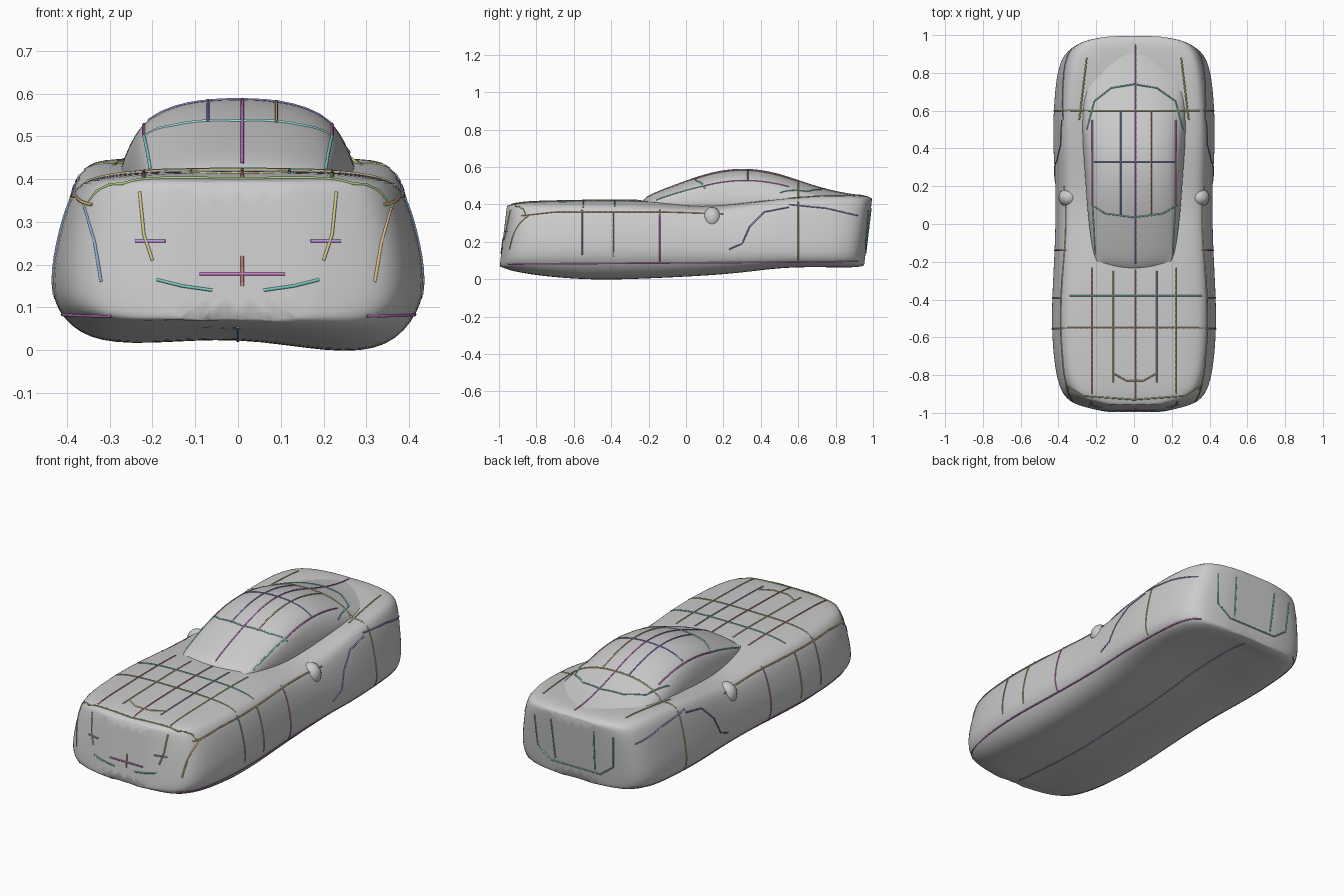
import bpy, bmesh
from mathutils import Vector
from mathutils.bvhtree import BVHTree

if "Cube" in bpy.data.objects:
    bpy.data.objects.remove(bpy.data.objects["Cube"])


def loft(name, rings):
    """Closed skin through equal-length rings, with creased end caps."""
    bm = bmesh.new()
    vs = [[bm.verts.new(p) for p in r] for r in rings]
    n = len(rings[0])
    for a, b in zip(vs, vs[1:]):
        for i in range(n):
            j = (i + 1) % n
            bm.faces.new((a[i], a[j], b[j], b[i]))
    caps = [bm.faces.new(vs[0]), bm.faces.new(vs[-1])]
    crease = bm.edges.layers.float.new('crease_edge')
    for f in caps:
        for e in f.edges:
            e[crease] = 0.9
    bmesh.ops.recalc_face_normals(bm, faces=bm.faces)
    me = bpy.data.meshes.new(name)
    bm.to_mesh(me)
    bm.free()
    ob = bpy.data.objects.new(name, me)
    bpy.context.collection.objects.link(ob)
    sub = ob.modifiers.new("smooth", 'SUBSURF')
    sub.levels = sub.render_levels = 2
    for p in me.polygons:
        p.use_smooth = True
    return ob


def mirrored(half, y, shear=0):
    """Full ring from a right half that runs bottom centre to top centre."""
    left = [(-x, z) for x, z in half[-2:0:-1]]
    return [(x, y + shear * (z - 0.22), z) for x, z in half + left]


# main body: y, half width, underside z, shoulder z, centre z
body_st = [
    (-0.978, 0.16, 0.065, 0.385, 0.392), (-0.95, 0.30, 0.055, 0.392, 0.402),
    (-0.91, 0.375, 0.04, 0.398, 0.410), (-0.80, 0.415, 0.015, 0.40, 0.417),
    (-0.60, 0.435, -0.005, 0.40, 0.42), (-0.40, 0.435, -0.01, 0.40, 0.425),
    (-0.15, 0.42, 0.00, 0.388, 0.42), (0.05, 0.415, 0.01, 0.372, 0.39),
    (0.20, 0.415, 0.02, 0.382, 0.40), (0.35, 0.425, 0.035, 0.405, 0.415),
    (0.50, 0.43, 0.055, 0.43, 0.425), (0.70, 0.42, 0.06, 0.445, 0.44),
    (0.84, 0.40, 0.055, 0.445, 0.45), (0.92, 0.36, 0.06, 0.435, 0.45),
    (0.955, 0.29, 0.065, 0.42, 0.44), (0.97, 0.16, 0.07, 0.42, 0.43)]
rings = []
for y, w, zb, zs, zc in body_st:
    keel = 0.04 if abs(y) < 0.9 else 0.01
    sill = 0.09 if abs(y) < 0.94 else 0.08
    half = [(0, zb + keel), (0.5 * w, zb), (0.82 * w, zb + 0.01),
            (0.98 * w, sill), (1.01 * w, 0.16), (0.975 * w, 0.26),
            (0.895 * w, zs - 0.022), (0.79 * w, zs + 0.005),
            (0.5 * w, zc), (0, zc)]
    ring = mirrored(half, y, 0.12 if abs(y) > 0.9 else 0.04 if abs(y) > 0.75 else 0)
    # underside hangs slightly lower on the right
    rings.append([(x, yy, z + (0.02 if x < -0.01 and z < 0.06 else 0)) for x, yy, z in ring])
body = loft("car_body", rings)

# cabin: y, base half width, roof half width, roof z
cabin_st = [
    (-0.24, 0.17, 0.14, 0.415), (-0.205, 0.21, 0.18, 0.445),
    (-0.12, 0.228, 0.20, 0.48), (0.0, 0.245, 0.21, 0.525),
    (0.12, 0.257, 0.215, 0.566), (0.25, 0.265, 0.215, 0.59),
    (0.38, 0.275, 0.215, 0.587), (0.50, 0.282, 0.213, 0.562),
    (0.62, 0.285, 0.21, 0.52), (0.74, 0.28, 0.205, 0.482),
    (0.84, 0.25, 0.19, 0.46), (0.94, 0.18, 0.15, 0.445)]
cabin = loft("cabin", [mirrored(
    [(0, 0.36), (0.9 * w, 0.36), (w, 0.395), (0.94 * w, 0.4 + (z - 0.4) * 0.42),
     (1.03 * t, z - 0.025 - (z - 0.4) * 0.12), (0.6 * t, z - 0.006), (0, z + 0.002)], y)
    for y, w, t, z in cabin_st])

# small side scoops ahead of the rear fenders
for s, side in ((1, "right"), (-1, "left")):
    bpy.ops.mesh.primitive_uv_sphere_add(segments=20, ring_count=10, location=(s * 0.345, 0.14, 0.325))
    scoop = bpy.context.object
    scoop.name = "side_scoop_" + side
    scoop.scale = (0.055, 0.05, 0.06)
    bpy.ops.object.shade_smooth()

# coloured feature lines laid on the skin
bpy.context.view_layer.update()
dg = bpy.context.evaluated_depsgraph_get()
trees = [BVHTree.FromObject(o, dg) for o in (body, cabin)]
COL = dict(magenta=(.6, .2, .6, 1), red=(.65, .25, .22, 1), teal=(.2, .6, .55, 1),
           green=(.4, .6, .2, 1), olive=(.65, .6, .25, 1), blue=(.25, .4, .6, 1),
           cyan=(.3, .75, .72, 1), indigo=(.28, .25, .65, 1), brown=(.55, .4, .22, 1),
           orange=(.75, .5, .25, 1), purple=(.5, .3, .75, 1))
MATS = {}
for c, rgba in COL.items():
    MATS[c] = bpy.data.materials.new(c)
    MATS[c].diffuse_color = rgba
# view: (origin from 2D point, ray direction)
VIEWS = {'top': (lambda a, b: (a, b, 2), (0, 0, -1)),
         'under': (lambda a, b: (a, b, -2), (0, 0, 1)),
         'right': (lambda a, b: (2, a, b), (-1, 0, 0)),
         'left': (lambda a, b: (-2, a, b), (1, 0, 0)),
         'front': (lambda a, b: (a, -2, b), (0, 1, 0)),
         'back': (lambda a, b: (a, 2, b), (0, -1, 0))}


def seam(name, view, color, *pts):
    origin, d = VIEWS[view]
    d = Vector(d)
    hits = []
    for a, b in zip(pts, pts[1:]):
        a, b = Vector(a), Vector(b)
        n = max(2, int((b - a).length / 0.03))
        for i in range(n + 1):
            o = Vector(origin(*a.lerp(b, i / n)))
            found = [h for h in (t.ray_cast(o, d) for t in trees) if h[0]]
            if found:
                hits.append(min(found, key=lambda h: h[3])[0])
    if len(hits) < 2:
        return
    cu = bpy.data.curves.new(name, 'CURVE')
    cu.dimensions = '3D'
    cu.bevel_depth, cu.bevel_resolution, cu.use_fill_caps = 0.004, 1, True
    sp = cu.splines.new('POLY')
    sp.points.add(len(hits) - 1)
    for p, h in zip(sp.points, hits):
        p.co = (*h, 1)
    cu.materials.append(MATS[color])
    bpy.context.collection.objects.link(bpy.data.objects.new(name, cu))


# hood, roof and deck lines
seam("hood_centre_line", 'top', 'red', (0.01, -0.93), (0.01, -0.24))
seam("roof_centre_line", 'top', 'magenta', (0.01, -0.21), (0.01, 0.95))
for x, c in ((-0.22, 'red'), (0.22, 'green')):
    seam("hood_side_line", 'top', c, (x, -0.9), (x, -0.23))
for x, c in ((-0.11, 'olive'), (0.12, 'blue')):
    seam("hood_inner_line", 'top', c, (x, -0.84), (x, -0.25))
seam("hood_cross_line", 'top', 'teal', (-0.34, -0.38), (0.36, -0.38))
seam("fender_cross_line", 'top', 'brown', (-0.38, -0.55), (0.37, -0.55))
seam("hood_front_edge", 'top', 'green', (-0.36, -0.85), (-0.27, -0.91), (0, -0.93), (0.27, -0.91), (0.36, -0.85))
seam("hood_crease", 'top', 'olive', (-0.11, -0.79), (-0.04, -0.83), (0.05, -0.83), (0.12, -0.79))
seam("roof_cross_line", 'top', 'indigo', (-0.21, 0.33), (0.22, 0.33))
for x, c in ((-0.07, 'indigo'), (0.09, 'brown')):
    seam("roof_line", 'top', c, (x, 0.04), (x, 0.6))
seam("deck_cross_line", 'top', 'olive', (-0.36, 0.6), (0.37, 0.6))
seam("windshield_edge", 'top', 'cyan', (-0.22, 0.1), (-0.15, 0.055), (0, 0.035), (0.15, 0.055), (0.23, 0.1))
seam("rear_window_edge", 'top', 'teal', (-0.25, 0.5), (-0.21, 0.65), (-0.12, 0.72), (0, 0.74),
     (0.12, 0.72), (0.22, 0.65), (0.26, 0.5))

# lines along both sides
for s, v in ((1, 'right'), (-1, 'left')):
    seam("windshield_pillar_" + v, 'top', 'cyan', (s * 0.205, -0.16), (s * 0.22, 0.1))
    seam("roof_rail_" + v, 'top', 'magenta', (s * 0.22, 0.1), (s * 0.22, 0.55))
    seam("fender_crest_" + v, 'top', 'green', (s * 0.29, 0.55), (s * 0.25, 0.88))
    seam("sill_line_" + v, v, 'magenta', (-0.95, 0.08), (0.5, 0.09), (0.92, 0.095))
    seam("door_front_line_" + v, v, 'magenta', (-0.14, 0.09), (-0.14, 0.37))
    seam("fender_line_" + v, v, 'blue', (-0.555, 0.13), (-0.555, 0.37))
    seam("panel_line_" + v, v, 'brown', (-0.39, 0.12), (-0.39, 0.36))
    seam("rear_panel_line_" + v, v, 'green', (0.6, 0.1), (0.6, 0.41))
    seam("shoulder_line_" + v, v, 'orange', (-0.88, 0.34), (-0.7, 0.36), (-0.1, 0.36), (0.2, 0.35))
    seam("door_rear_curve_" + v, v, 'indigo', (0.23, 0.16), (0.3, 0.19), (0.34, 0.28), (0.42, 0.36), (0.55, 0.385))
    seam("rear_fender_line_" + v, v, 'purple', (0.55, 0.4), (0.75, 0.38), (0.92, 0.34))
    # nose details
    seam("headlight_bar_" + v, 'front', 'purple', (s * 0.17, 0.255), (s * 0.24, 0.255))
    seam("grille_side_" + v, 'front', 'olive', (s * 0.23, 0.37), (s * 0.22, 0.27), (s * 0.2, 0.21))
    seam("lower_lip_" + v, 'front', 'teal', (s * 0.19, 0.165), (s * 0.13, 0.15), (s * 0.06, 0.14))
    seam("front_corner_line_" + v, 'front', 'blue' if s < 0 else 'orange',
         (s * 0.36, 0.34), (s * 0.335, 0.25), (s * 0.32, 0.16))
    # tail details
    seam("tail_divider_" + v, 'back', 'teal', (s * 0.13, 0.38), (s * 0.12, 0.16))
seam("grille_bar", 'front', 'magenta', (-0.09, 0.178), (0.11, 0.178))
seam("nose_centre_line", 'front', 'red', (0.01, 0.15), (0.01, 0.22))
seam("tail_panel_edge", 'back', 'teal', (-0.24, 0.37), (-0.23, 0.2), (-0.15, 0.14), (0.15, 0.14),
     (0.23, 0.2), (0.24, 0.37))
seam("underside_centre_line", 'under', 'blue', (0, -0.93), (0, 0.9))

for m in bpy.data.materials:
    if m.users and not m.is_grease_pencil:
        m.use_nodes = True
        m.node_tree.nodes["Principled BSDF"].inputs["Base Color"].default_value = m.diffuse_color
